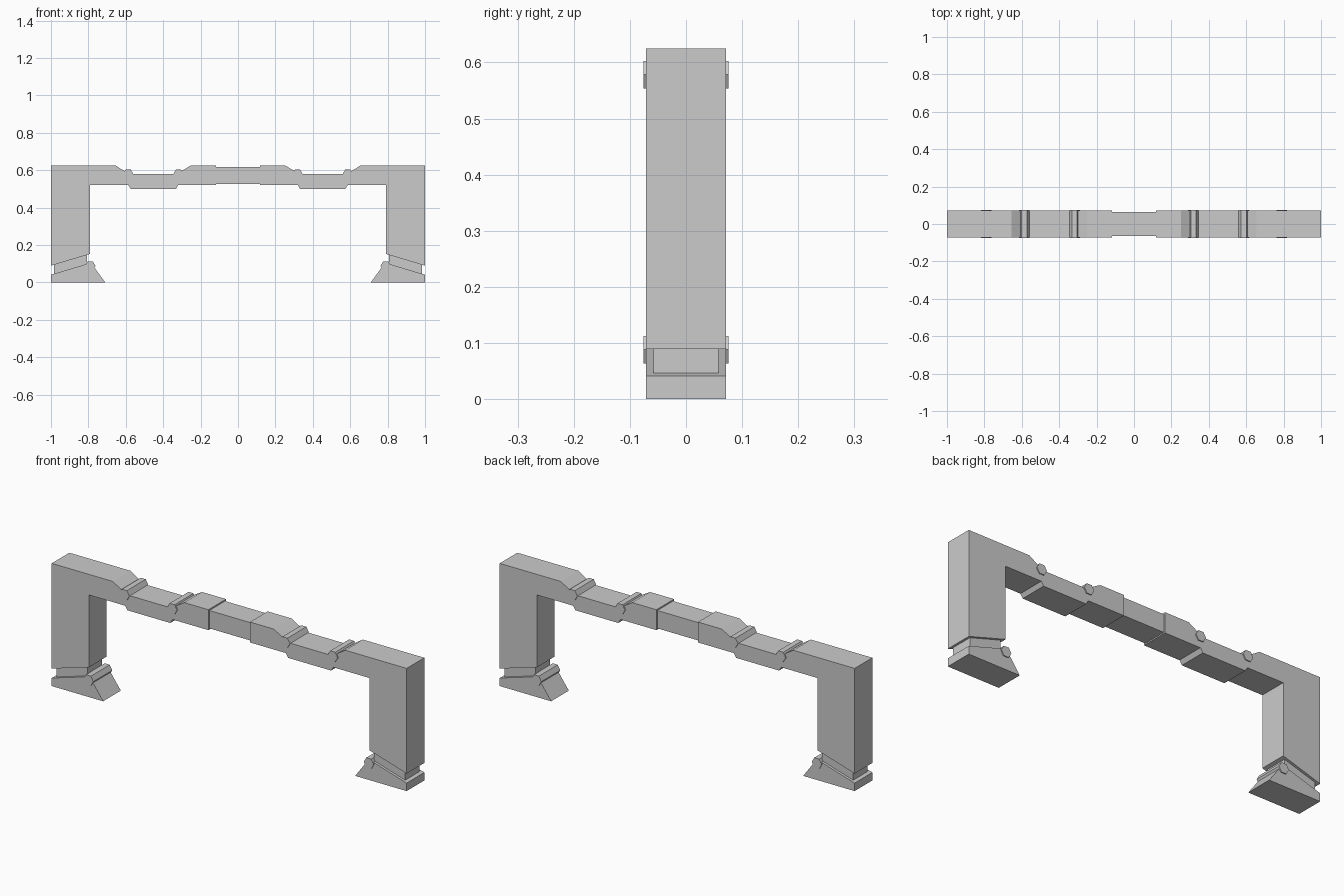
import bpy, bmesh, math

if "Cube" in bpy.data.objects:
    bpy.data.objects.remove(bpy.data.objects["Cube"])


def prism(name, profile, half_depth):
    """Extrude an (x, z) profile symmetrically along y."""
    bm = bmesh.new()
    front = bm.faces.new([bm.verts.new((x, -half_depth, z)) for x, z in profile])
    ext = bmesh.ops.extrude_face_region(bm, geom=[front])
    for v in ext["geom"]:
        if isinstance(v, bmesh.types.BMVert):
            v.co.y = half_depth
    bmesh.ops.recalc_face_normals(bm, faces=bm.faces)
    mesh = bpy.data.meshes.new(name)
    bm.to_mesh(mesh)
    bm.free()
    obj = bpy.data.objects.new(name, mesh)
    bpy.context.collection.objects.link(obj)
    return obj


def hexagon(cx, cz, r=0.028):
    return [(cx + r * math.cos(i * math.pi / 3), cz + r * math.sin(i * math.pi / 3))
            for i in range(6)]


DEPTH = 0.071
PARTS = {
    # foot with slanted top
    "foot": ([(-1, 0), (-0.71, 0), (-0.767, 0.078), (-0.79, 0.089), (-0.81, 0.098), (-1, 0.041)], DEPTH),
    # recessed pad between foot and leg
    "ankle_pad": ([(-0.983, 0.04), (-0.808, 0.092), (-0.808, 0.155), (-0.983, 0.1)], 0.058),
    # L-shaped leg and upper arm
    "leg_arm": ([(-1, 0.089), (-0.79, 0.152), (-0.79, 0.52), (-0.587, 0.52), (-0.587, 0.578),
                 (-0.612, 0.598), (-0.655, 0.625), (-1, 0.625)], DEPTH),
    # lowered link between the two hinges
    "middle_link": ([(-0.587, 0.52), (-0.574, 0.5), (-0.332, 0.5), (-0.318, 0.523),
                     (-0.318, 0.578), (-0.587, 0.578)], DEPTH),
    # inner link next to the bridge
    "inner_link": ([(-0.318, 0.521), (-0.117, 0.521), (-0.117, 0.625), (-0.252, 0.625),
                    (-0.298, 0.598), (-0.318, 0.578)], DEPTH),
    # hinge pins
    "ankle_hinge": (hexagon(-0.79, 0.088), 0.076),
    "outer_hinge": (hexagon(-0.587, 0.578), 0.076),
    "inner_hinge": (hexagon(-0.318, 0.578), 0.076),
}

# both sides are mirrored across x = 0
for name, (profile, depth) in PARTS.items():
    part = prism(name, profile, depth)
    part.modifiers.new("mirror", "MIRROR").use_axis[0] = True

# narrower bridge in the middle
prism("centre_bridge", [(-0.117, 0.527), (0.117, 0.527), (0.117, 0.618), (-0.117, 0.618)], 0.063)
